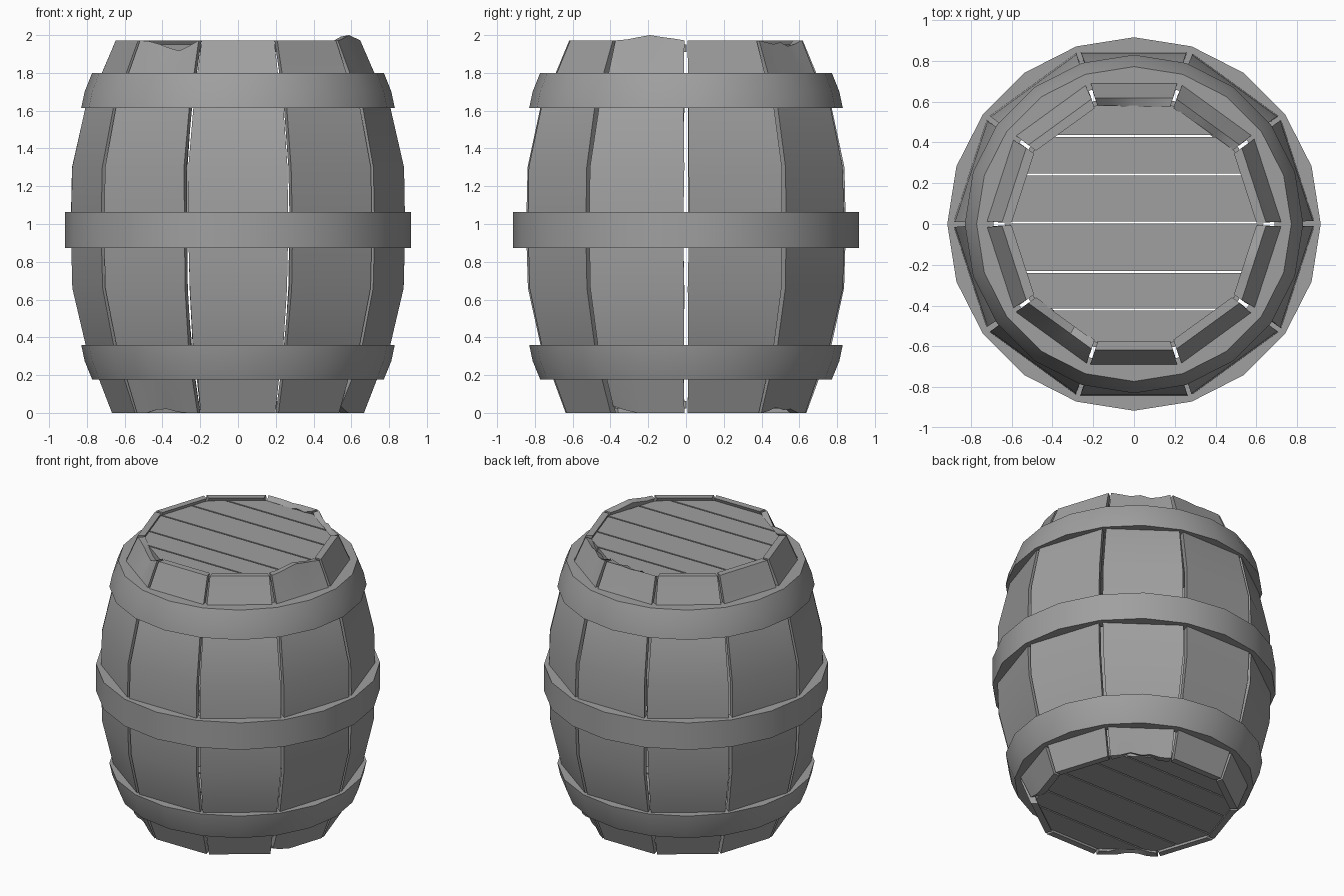
import bpy, bmesh, random
from math import sin, cos, tan, pi, radians
from mathutils import Vector

random.seed(4)
if "Cube" in bpy.data.objects:
    bpy.data.objects.remove(bpy.data.objects["Cube"], do_unlink=True)

grey = bpy.data.materials.new("plain grey")
grey.use_nodes = True
grey.diffuse_color = (0.35, 0.35, 0.35, 1)
grey.node_tree.nodes["Principled BSDF"].inputs["Base Color"].default_value = (0.35, 0.35, 0.35, 1)

STAVES = 10
HALF = pi / STAVES
GAP = 0.009
THICK = 0.045


def finish(bm, name, angle=25):
    bmesh.ops.recalc_face_normals(bm, faces=bm.faces[:])
    mesh = bpy.data.meshes.new(name)
    bm.to_mesh(mesh)
    bm.free()
    obj = bpy.data.objects.new(name, mesh)
    bpy.context.collection.objects.link(obj)
    mesh.materials.append(grey)
    bpy.ops.object.select_all(action="DESELECT")
    obj.select_set(True)
    bpy.context.view_layer.objects.active = obj
    bpy.ops.object.shade_smooth_by_angle(angle=radians(angle))
    return obj


# Corner radius of the staves at each height
PROFILE = [(0, 0.67), (0.18, 0.74), (0.36, 0.81), (0.66, 0.88), (0.97, 0.89),
           (1.3, 0.882), (1.62, 0.81), (1.8, 0.725), (1.972, 0.65)]
COLS = 6
# Chipped ends: height change across the stave, outer then inner face
TOP_CHIPS = {
    6: ([0, -.005, -.02, -.04, -.055, -.03, 0], [0, -.02, -.04, -.06, -.07, -.04, 0]),
    9: ([0, .005, .017, .028, .018, .01, 0], [0, 0, .01, .02, .01, 0, 0]),
    1: ([0, -.01, -.02, -.01, -.03, -.02, 0], [-.02, -.05, -.06, -.05, -.06, -.04, 0]),
    2: ([0, 0, 0, -.005, 0, 0, 0], [0, -.02, -.01, -.03, -.02, -.05, -.03]),
}
BOTTOM_CHIPS = {
    6: ([0, 0, .018, .02, .005, 0, 0], [0, .01, .03, .04, .02, 0, 0]),
    9: ([.035, .015, 0, 0, 0, 0, 0], [.05, .02, 0, 0, 0, 0, 0]),
    1: ([0, .01, .03, .015, .02, 0, 0], [0, .02, .05, .03, .03, 0, 0]),
}
FLAT = ([0] * (COLS + 1),) * 2


def build_stave(k):
    bm = bmesh.new()
    a = HALF * (2 * k + 1)
    out, tang = Vector((cos(a), sin(a), 0)), Vector((-sin(a), cos(a), 0))
    last = len(PROFILE) - 1
    layers = ([], [])
    for i, (z, r) in enumerate(PROFILE):
        worn = [random.uniform(0, 0.008) if 0 < i < last else 0 for _ in range(2)]
        chips = (BOTTOM_CHIPS if i == 0 else TOP_CHIPS if i == last else {}).get(k, FLAT)
        for side in range(2):
            d = r * cos(HALF) - side * THICK
            w = d * tan(HALF) - GAP
            row = []
            for j in range(COLS + 1):
                u = -w + worn[0] + (2 * w - sum(worn)) * j / COLS
                row.append(bm.verts.new(out * d + tang * u + Vector((0, 0, z + chips[side][j]))))
            layers[side].append(row)
    outer, inner = layers
    for i in range(last):
        for layer in layers:
            for j in range(COLS):
                bm.faces.new((layer[i][j], layer[i][j + 1], layer[i + 1][j + 1], layer[i + 1][j]))
        for j in (0, COLS):
            bm.faces.new((outer[i][j], outer[i + 1][j], inner[i + 1][j], inner[i][j]))
    for i in (0, last):
        for j in range(COLS):
            bm.faces.new((outer[i][j], outer[i][j + 1], inner[i][j + 1], inner[i][j]))
    finish(bm, f"stave_{k + 1}")


for k in range(STAVES):
    build_stave(k)


# Hoops: a closed cross-section swept round in twenty steps
def build_hoop(name, section, steps=20):
    bm = bmesh.new()
    rings = []
    for s in range(steps):
        a = 2 * pi * s / steps
        rings.append([bm.verts.new((r * cos(a), r * sin(a), z)) for r, z in section])
    n = len(section)
    for s in range(steps):
        p, q = rings[s], rings[(s + 1) % steps]
        for j in range(n):
            bm.faces.new((p[j], q[j], q[(j + 1) % n], p[(j + 1) % n]))
    finish(bm, name, 30)


build_hoop("middle_hoop", [(0.83, 0.872), (0.916, 0.872), (0.916, 1.064), (0.83, 1.064)])
build_hoop("upper_hoop", [(0.76, 1.615), (0.83, 1.615), (0.812, 1.7), (0.772, 1.8), (0.69, 1.8)])
build_hoop("lower_hoop", [(0.70, 0.177), (0.772, 0.177), (0.812, 0.275), (0.83, 0.36), (0.76, 0.36)])


# Lids: a ten-sided slab cut into planks
CUTS = [-0.7, -0.42, -0.235, 0.008, 0.242, 0.432, 0.7]


def build_plank(name, low, high, z, radius):
    bm = bmesh.new()
    ring = [bm.verts.new((radius * cos(2 * HALF * i), radius * sin(2 * HALF * i), z)) for i in range(STAVES)]
    face = bm.faces.new(ring)
    top = bmesh.ops.extrude_face_region(bm, geom=[face])["geom"]
    bmesh.ops.translate(bm, vec=(0, 0, 0.04), verts=[v for v in top if isinstance(v, bmesh.types.BMVert)])
    for y, sign in ((low + 0.005, -1), (high - 0.005, 1)):
        cut = bmesh.ops.bisect_plane(bm, geom=bm.verts[:] + bm.edges[:] + bm.faces[:],
                                     plane_co=(0, y, 0), plane_no=(0, sign, 0), clear_outer=True)
        edges = [e for e in cut["geom_cut"] if isinstance(e, bmesh.types.BMEdge)]
        if edges:
            bmesh.ops.holes_fill(bm, edges=edges)
    finish(bm, name)


for lid, z, radius in (("top", 1.91, 0.61), ("bottom", 0.022, 0.635)):
    for i in range(len(CUTS) - 1):
        build_plank(f"{lid}_plank_{i + 1}", CUTS[i], CUTS[i + 1], z, radius)
